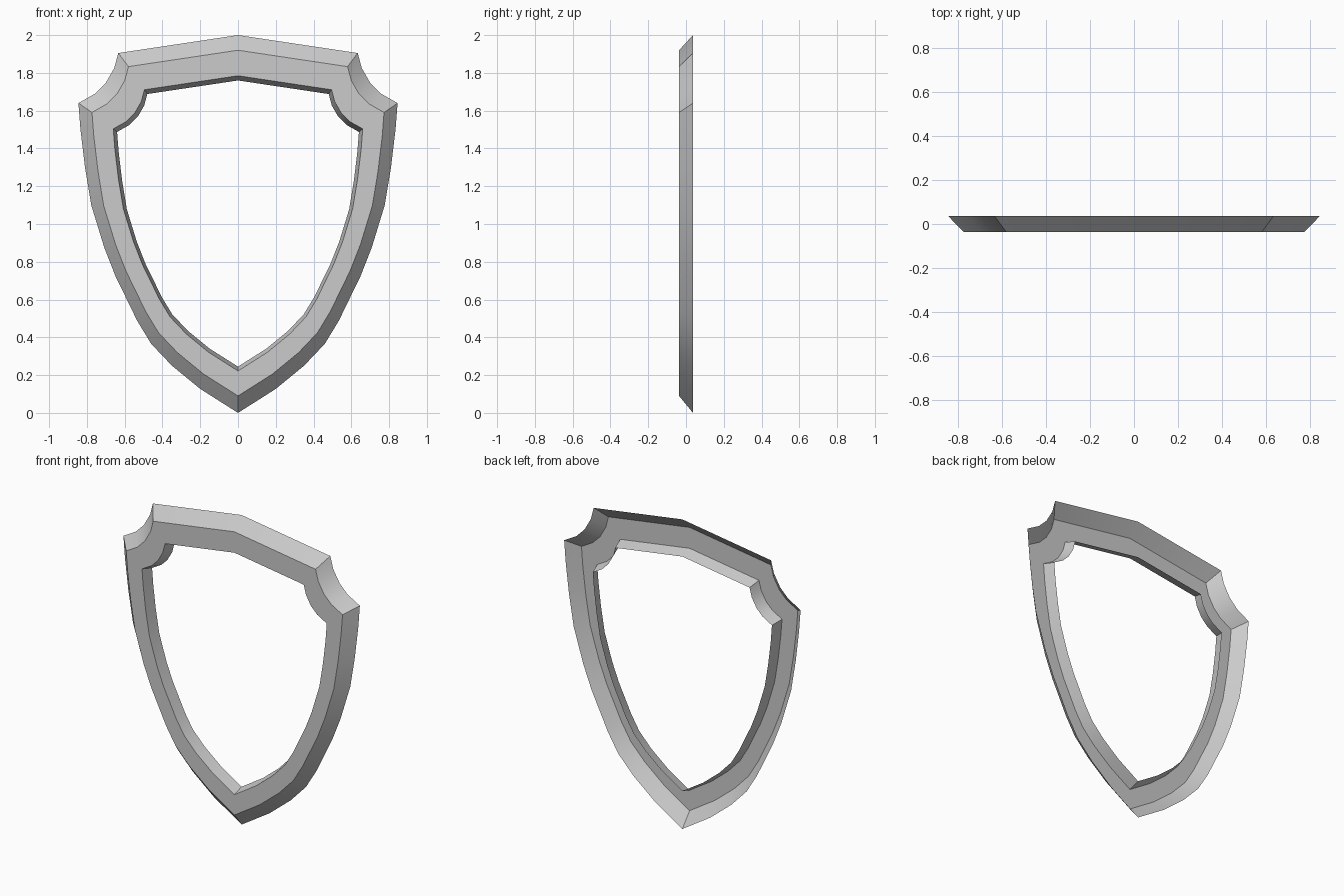
import bpy, bmesh
from math import radians

if "Cube" in bpy.data.objects:
    bpy.data.objects.remove(bpy.data.objects["Cube"])

# Right half of the rim outline (x, z), from top peak to bottom tip
HALF = [(0, 2.0), (0.634, 1.905),
        (0.655, 1.826), (0.70, 1.747), (0.757, 1.69), (0.845, 1.64),
        (0.834, 1.50), (0.81, 1.30), (0.777, 1.10), (0.708, 0.875),
        (0.648, 0.722), (0.581, 0.585), (0.535, 0.49), (0.46, 0.366),
        (0.35, 0.25), (0.20, 0.127), (0, 0)]
OUTLINE = HALF + [(-x, z) for x, z in HALF[-2:0:-1]]

# Each ring is the outline scaled: (scale, z of bottom tip, y)
RINGS = [(1.0, 0.0, 0.037),        # outer rim, back
         (0.915, 0.09, -0.037),    # end of bevel, front
         (0.7815, 0.222, -0.037),  # opening, front
         (0.7575, 0.245, 0.037)]   # opening, back

# Shield frame: bevel, front face and inner lip, open at the back
bm = bmesh.new()
rings = [[bm.verts.new((x * s, y, z * s + z0)) for x, z in OUTLINE]
         for s, z0, y in RINGS]
n = len(OUTLINE)
for a, b in zip(rings, rings[1:]):
    for i in range(n):
        j = (i + 1) % n
        bm.faces.new((a[i], b[i], b[j], a[j]))

mesh = bpy.data.meshes.new("shield_frame")
bm.to_mesh(mesh)
bm.free()
frame = bpy.data.objects.new("shield_frame", mesh)
bpy.context.collection.objects.link(frame)

bpy.context.view_layer.objects.active = frame
frame.select_set(True)
bpy.ops.object.shade_smooth_by_angle(angle=radians(30))
